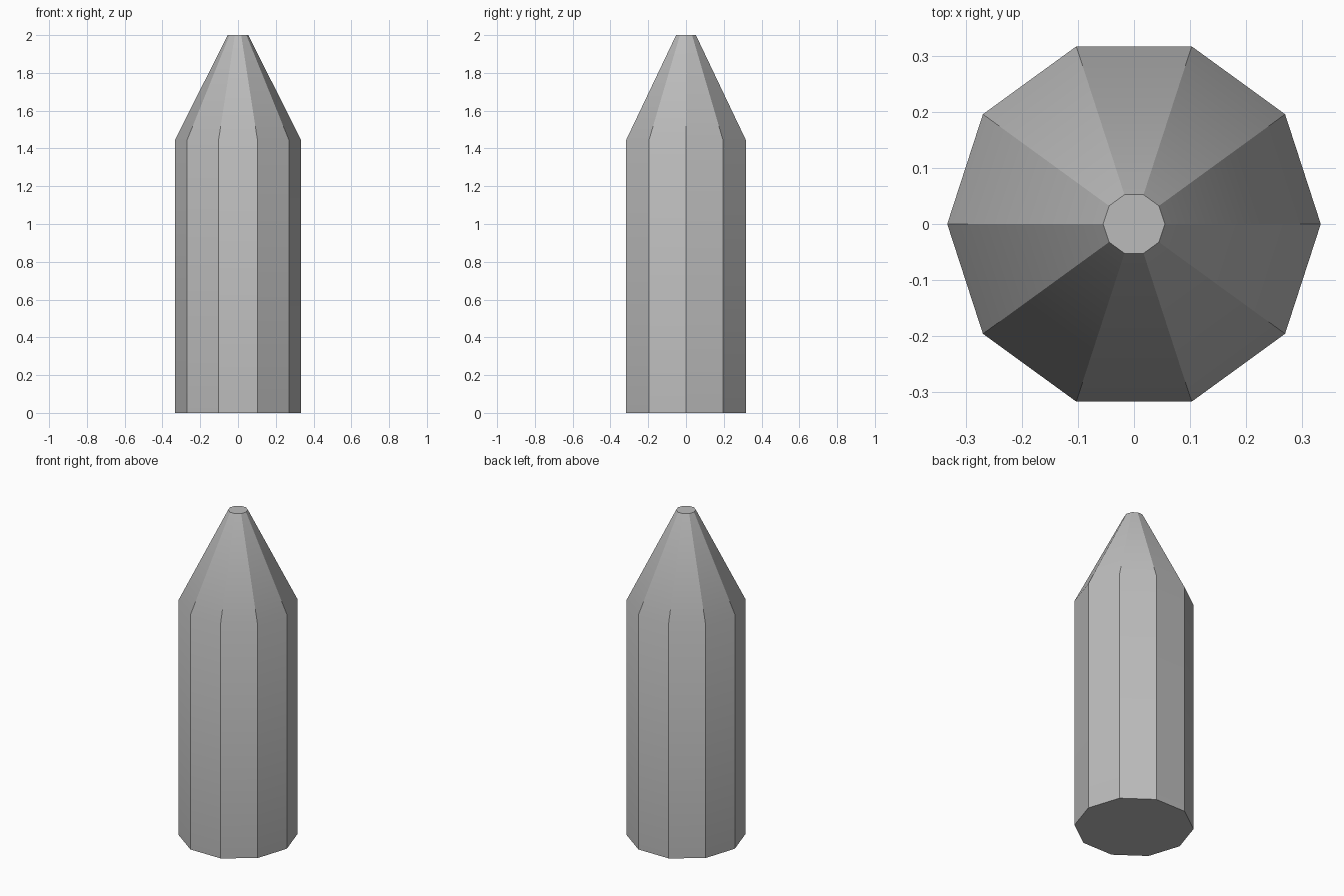
import bpy, bmesh
from math import tau, cos, sin, radians

# Remove the default cube
cube = bpy.data.objects.get("Cube")
if cube:
    bpy.data.objects.remove(cube, do_unlink=True)

SIDES = 10
PROFILE = [(0.333, 0.0), (0.333, 1.445), (0.055, 2.0)]  # radius, height


def make_material(name, color):
    mat = bpy.data.materials.new(name)
    mat.use_nodes = True
    mat.diffuse_color = color
    mat.node_tree.nodes["Principled BSDF"].inputs["Base Color"].default_value = color
    return mat


# Ten-sided body with a tapered, blunt tip
bm = bmesh.new()
rings = [[bm.verts.new((r * cos(tau * i / SIDES), r * sin(tau * i / SIDES), z))
          for i in range(SIDES)] for r, z in PROFILE]
for low, high in zip(rings, rings[1:]):
    for i in range(SIDES):
        j = (i + 1) % SIDES
        bm.faces.new((low[i], low[j], high[j], high[i]))

# Flat base and flat tip
bm.faces.new(rings[0][::-1])
bm.faces.new(rings[-1])

mesh = bpy.data.meshes.new("pointed_post")
bm.to_mesh(mesh)
bm.free()
mesh.materials.append(make_material("light grey", (0.5, 0.5, 0.5, 1.0)))

post = bpy.data.objects.new("pointed_post", mesh)
bpy.context.collection.objects.link(post)

# Soft shoulder, crisp edges between the sides
bpy.ops.object.select_all(action="DESELECT")
post.select_set(True)
bpy.context.view_layer.objects.active = post
bpy.ops.object.shade_smooth_by_angle(angle=radians(30))
